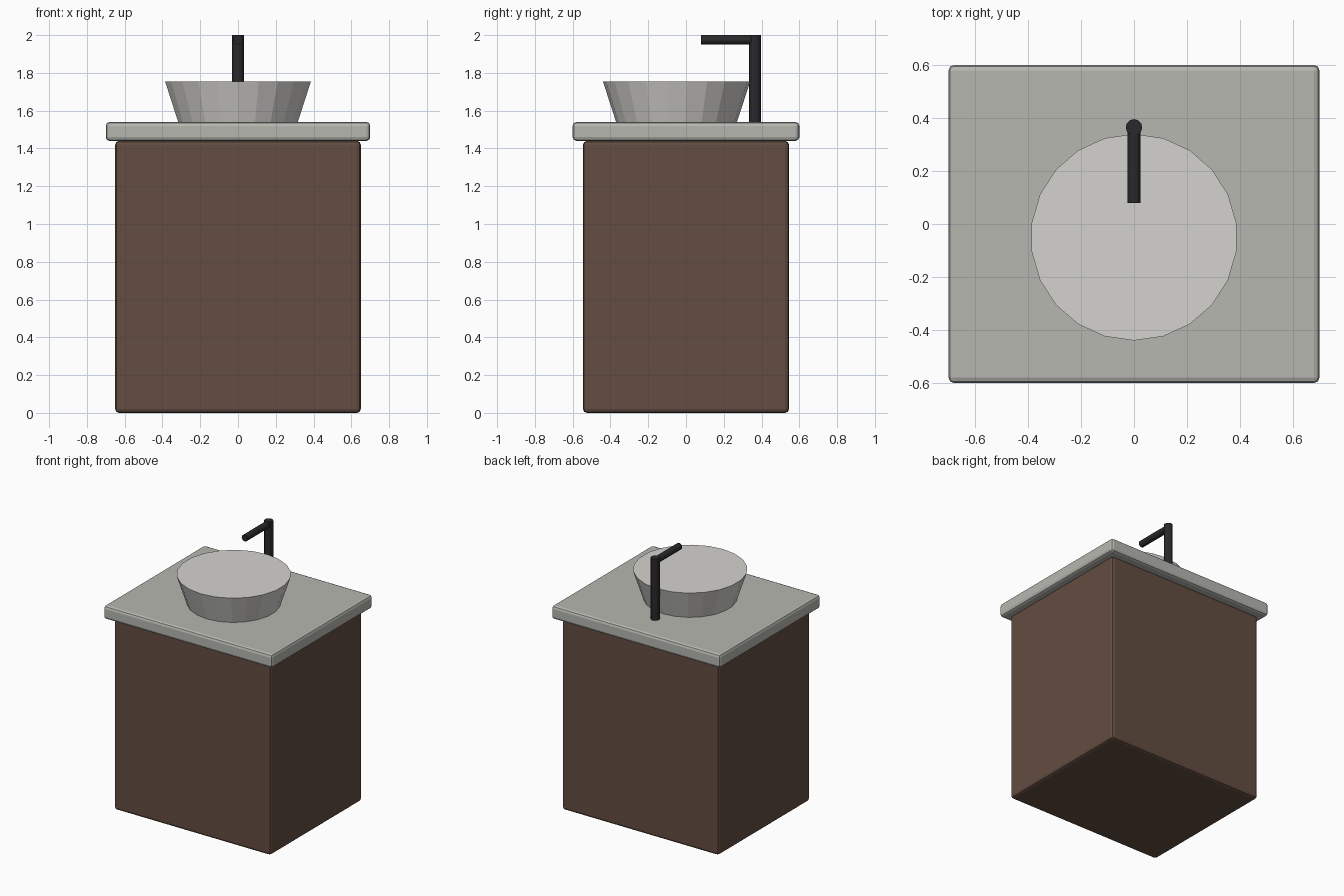
import bpy
from math import radians

if "Cube" in bpy.data.objects:
    bpy.data.objects.remove(bpy.data.objects["Cube"])


def material(name, rgb):
    m = bpy.data.materials.new(name)
    m.diffuse_color = (*rgb, 1)
    m.use_nodes = True
    m.node_tree.nodes["Principled BSDF"].inputs["Base Color"].default_value = m.diffuse_color
    return m


WOOD = material("brown_wood", (0.125, 0.075, 0.053))
STONE = material("grey_stone", (0.47, 0.475, 0.435))
CERAMIC = material("ceramic", (0.66, 0.65, 0.62))
BLACK = material("black_metal", (0.022, 0.022, 0.024))


def finish(name, mat):
    ob = bpy.context.object
    ob.name = name
    ob.data.materials.append(mat)
    return ob


def box(name, size, z, mat, bevel):
    bpy.ops.mesh.primitive_cube_add(size=1, location=(0, 0, z))
    ob = finish(name, mat)
    ob.scale = size
    bpy.ops.object.transform_apply(location=False, rotation=False, scale=True)
    b = ob.modifiers.new("soft_edges", 'BEVEL')
    b.width = bevel
    b.segments = 2


def rod(name, radius, length, loc, mat, rot=(0, 0, 0)):
    bpy.ops.mesh.primitive_cylinder_add(vertices=12, radius=radius, depth=length,
                                        location=loc, rotation=rot)
    finish(name, mat)


# Cabinet and overhanging counter slab
box("cabinet", (1.30, 1.09, 1.44), 0.72, WOOD, 0.02)
box("countertop", (1.40, 1.20, 0.10), 1.49, STONE, 0.02)

# Faceted vessel basin with flat top
bpy.ops.mesh.primitive_cone_add(vertices=22, radius1=0.32, radius2=0.39, depth=0.215,
                                location=(0, -0.05, 1.6475))
finish("basin", CERAMIC)

# Tall tap: upright post and forward spout
rod("tap_post", 0.031, 0.46, (0, 0.365, 1.77), BLACK)
rod("tap_spout", 0.025, 0.29, (0, 0.225, 1.975), BLACK, (radians(90), 0, 0))
